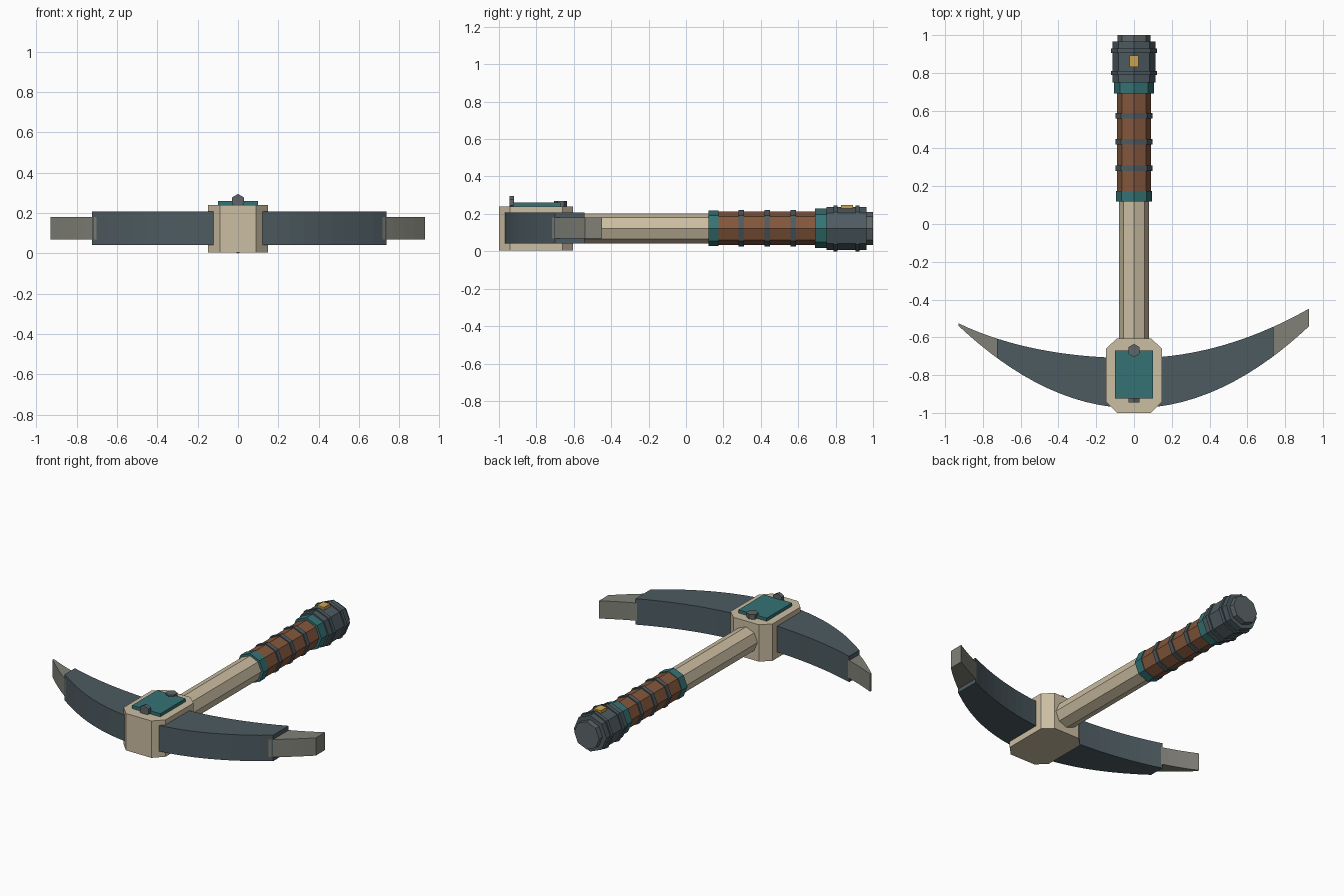
import bpy
import bmesh
import math

if "Cube" in bpy.data.objects:
    bpy.data.objects.remove(bpy.data.objects["Cube"])

CZ = 0.123  # height of the handle axis


def material(name, r, g, b):
    m = bpy.data.materials.new(name)
    m.diffuse_color = (r, g, b, 1)
    m.use_nodes = True
    m.node_tree.nodes["Principled BSDF"].inputs["Base Color"].default_value = m.diffuse_color
    return m


BONE = material("bone", 0.60, 0.51, 0.36)
SLATE = material("slate", 0.075, 0.105, 0.12)
TIP = material("worn_grey", 0.22, 0.22, 0.19)
TEAL = material("teal", 0.035, 0.17, 0.175)
LEATHER = material("leather", 0.23, 0.095, 0.045)
STEEL = material("steel", 0.11, 0.13, 0.14)
GOLD = material("gold", 0.60, 0.36, 0.08)


def prism(name, outline, z0, z1, mat):
    """Extrude an xy outline from z0 to z1."""
    bm = bmesh.new()
    face = bm.faces.new([bm.verts.new((x, y, z0)) for x, y in outline])
    top = bmesh.ops.extrude_face_region(bm, geom=[face])["geom"]
    for v in top:
        if isinstance(v, bmesh.types.BMVert):
            v.co.z = z1
    bmesh.ops.recalc_face_normals(bm, faces=bm.faces)
    mesh = bpy.data.meshes.new(name)
    bm.to_mesh(mesh)
    bm.free()
    mesh.materials.append(mat)
    ob = bpy.data.objects.new(name, mesh)
    bpy.context.collection.objects.link(ob)
    return ob


def ngon(sides, r, start=0.0):
    return [(r * math.cos(start + math.tau * i / sides),
             r * math.sin(start + math.tau * i / sides)) for i in range(sides)]


def bar(name, y0, y1, r, mat, sides=8, z=CZ):
    """Prism lying along y, with a corner pointing up."""
    ob = prism(name, ngon(sides, r, math.pi / 2), -y1, -y0, mat)
    ob.rotation_euler.x = math.pi / 2
    ob.location.z = z
    return ob


def rect(x, y0, y1):
    return [(-x, y0), (x, y0), (x, y1), (-x, y1)]


# Handle, grip and collars
bar("shaft", -0.70, 0.15, 0.08, BONE)
bar("lower_collar", 0.12, 0.175, 0.095, TEAL)
bar("grip", 0.17, 0.70, 0.09, LEATHER)
for i, y in enumerate((0.295, 0.435, 0.573)):
    bar(f"grip_band_{i + 1}", y - 0.014, y + 0.014, 0.097, SLATE)
bar("upper_collar", 0.69, 0.755, 0.105, TEAL)

# Pommel
bar("pommel", 0.75, 0.965, 0.115, SLATE)
for i, y in enumerate((0.80, 0.917)):
    bar(f"pommel_band_{i + 1}", y - 0.011, y + 0.011, 0.123, SLATE)
bar("end_cap", 0.96, 1.0, 0.088, STEEL)
prism("pommel_gem", rect(0.025, 0.83, 0.893), 0.21, 0.247, GOLD)

# Head block with chamfered corners
prism("head_block", [(-0.09, -1), (0.09, -1), (0.148, -0.94), (0.148, -0.66),
                     (0.09, -0.605), (-0.09, -0.605), (-0.148, -0.66),
                     (-0.148, -0.94)], 0.005, 0.24, BONE)
prism("top_plate", rect(0.1, -0.925, -0.67), 0.23, 0.26, TEAL)
rear = prism("rear_stud", ngon(6, 0.035, math.pi / 2), 0.235, 0.27, STEEL)
rear.location.y = -0.67
bar("front_stud", -0.945, -0.92, 0.034, STEEL, 6, 0.261)


# Curved blades, right one broad and left one pointed
def outer(x):
    return -0.975 + 0.505 * x * x


def inner(x):
    if x > 0:
        return -0.71 + 0.305 * x * x
    return -0.71 + 0.17 * x * x + 0.05 * x ** 4


def crescent(name, x0, x1, steps, z0, z1, mat):
    xs = [x0 + (x1 - x0) * i / steps for i in range(steps + 1)]
    outline = [(x, outer(x)) for x in xs] + [(x, inner(x)) for x in reversed(xs)]
    prism(name, outline, z0, z1, mat)


for side, mid, end in (("right", 0.738, 0.927), ("left", -0.725, -0.93)):
    start = math.copysign(0.05, mid)
    crescent(side + "_blade", start, mid, 10, 0.043, 0.208, SLATE)
    crescent(side + "_tip", mid * 0.97, end, 4, 0.068, 0.181, TIP)
